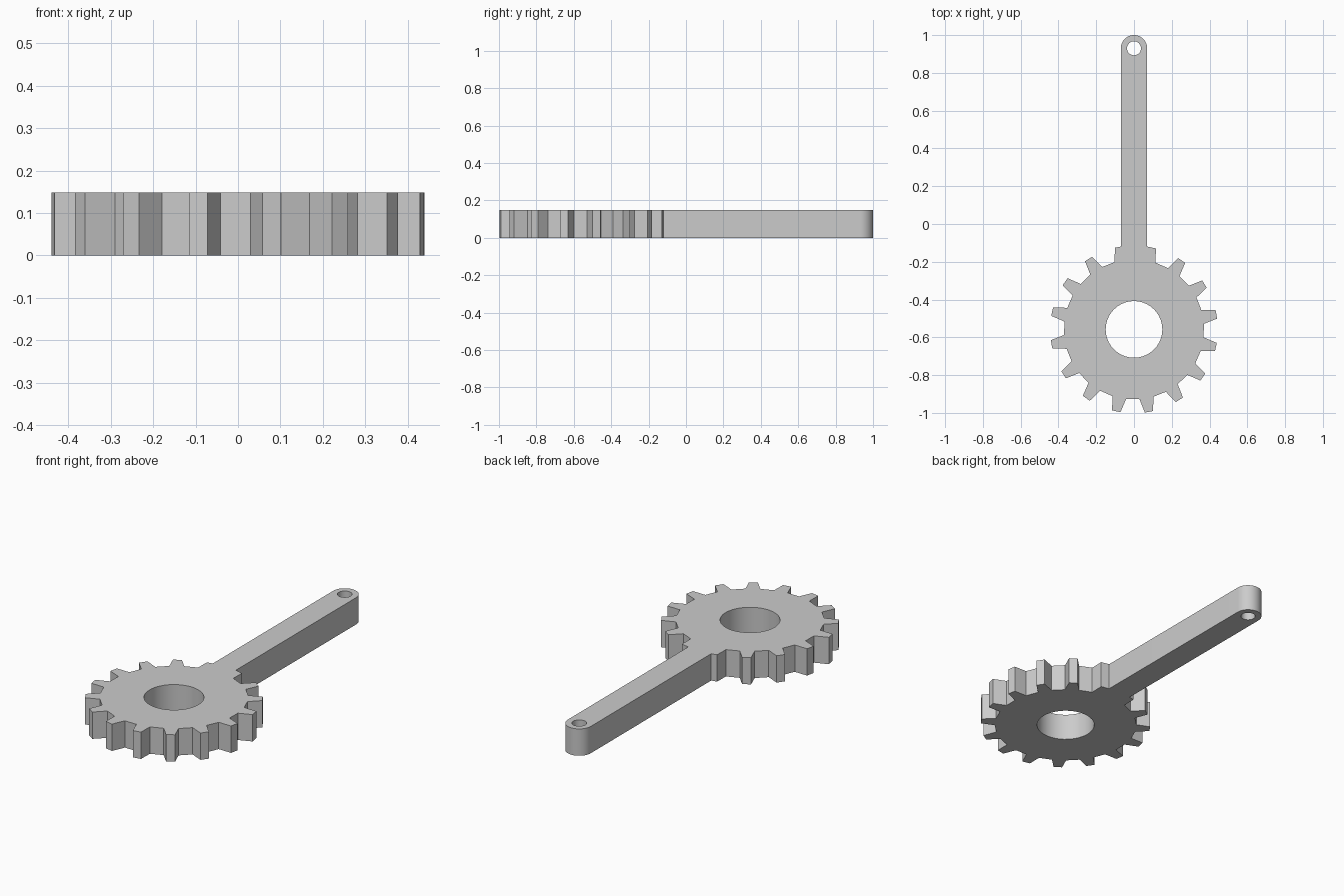
import bpy
import bmesh
from math import sin, cos, pi, radians

cube = bpy.data.objects.get("Cube")
if cube:
    bpy.data.objects.remove(cube, do_unlink=True)

HEIGHT = 0.148
GEAR_Y, TIP_R, ROOT_R, BORE_R = -0.558, 0.444, 0.371, 0.15
TEETH, TURN = 16, radians(0.95)
TIP_HALF, ROOT_HALF = radians(2.9), radians(5.75)
ARM_W, PIN_Y, PIN_R = 0.07, 0.93, 0.037

metal = bpy.data.materials.new("grey metal")
metal.use_nodes = True
grey = (0.6, 0.6, 0.6, 1)
metal.diffuse_color = grey
metal.node_tree.nodes["Principled BSDF"].inputs["Base Color"].default_value = grey


def circle(cy, r, n):
    return [(r * cos(2 * pi * i / n), cy + r * sin(2 * pi * i / n)) for i in range(n)]


# Toothed rim, running clockwise from the arm
rim = []
for k in range(TEETH):
    mid = (k + 0.5) * 2 * pi / TEETH + TURN
    for r, a in ((ROOT_R, -ROOT_HALF), (TIP_R, -TIP_HALF), (TIP_R, TIP_HALF), (ROOT_R, ROOT_HALF)):
        x, y = r * sin(mid + a), GEAR_Y + r * cos(mid + a)
        if abs(x) > ARM_W or y < GEAR_Y:
            rim.append((x, y))

# Arm with a rounded end, closing the outline
join_y = GEAR_Y + TIP_R * cos(radians(9))
arm = [(-ARM_W, join_y)]
for i in range(25):
    a = pi - pi * i / 24
    arm.append((ARM_W * cos(a), PIN_Y + ARM_W * sin(a)))
arm.append((ARM_W, join_y))

# Fill the outline around the bore and pin hole, then raise it
bm = bmesh.new()
for loop in (rim + arm, circle(GEAR_Y, BORE_R, 40), circle(PIN_Y, PIN_R, 32)):
    verts = [bm.verts.new((x, y, 0)) for x, y in loop]
    for i, v in enumerate(verts):
        bm.edges.new((v, verts[i - 1]))
bmesh.ops.triangle_fill(bm, edges=bm.edges[:], use_beauty=True)
raised = bmesh.ops.extrude_face_region(bm, geom=bm.faces[:], use_keep_orig=True)
top = [g for g in raised["geom"] if isinstance(g, bmesh.types.BMVert)]
bmesh.ops.translate(bm, verts=top, vec=(0, 0, HEIGHT))
bmesh.ops.recalc_face_normals(bm, faces=bm.faces[:])

mesh = bpy.data.meshes.new("gear_lever")
bm.to_mesh(mesh)
bm.free()
mesh.materials.append(metal)
lever = bpy.data.objects.new("gear_lever", mesh)
bpy.context.collection.objects.link(lever)

bpy.ops.object.select_all(action='DESELECT')
lever.select_set(True)
bpy.context.view_layer.objects.active = lever
bpy.ops.object.shade_smooth_by_angle(angle=radians(30))
